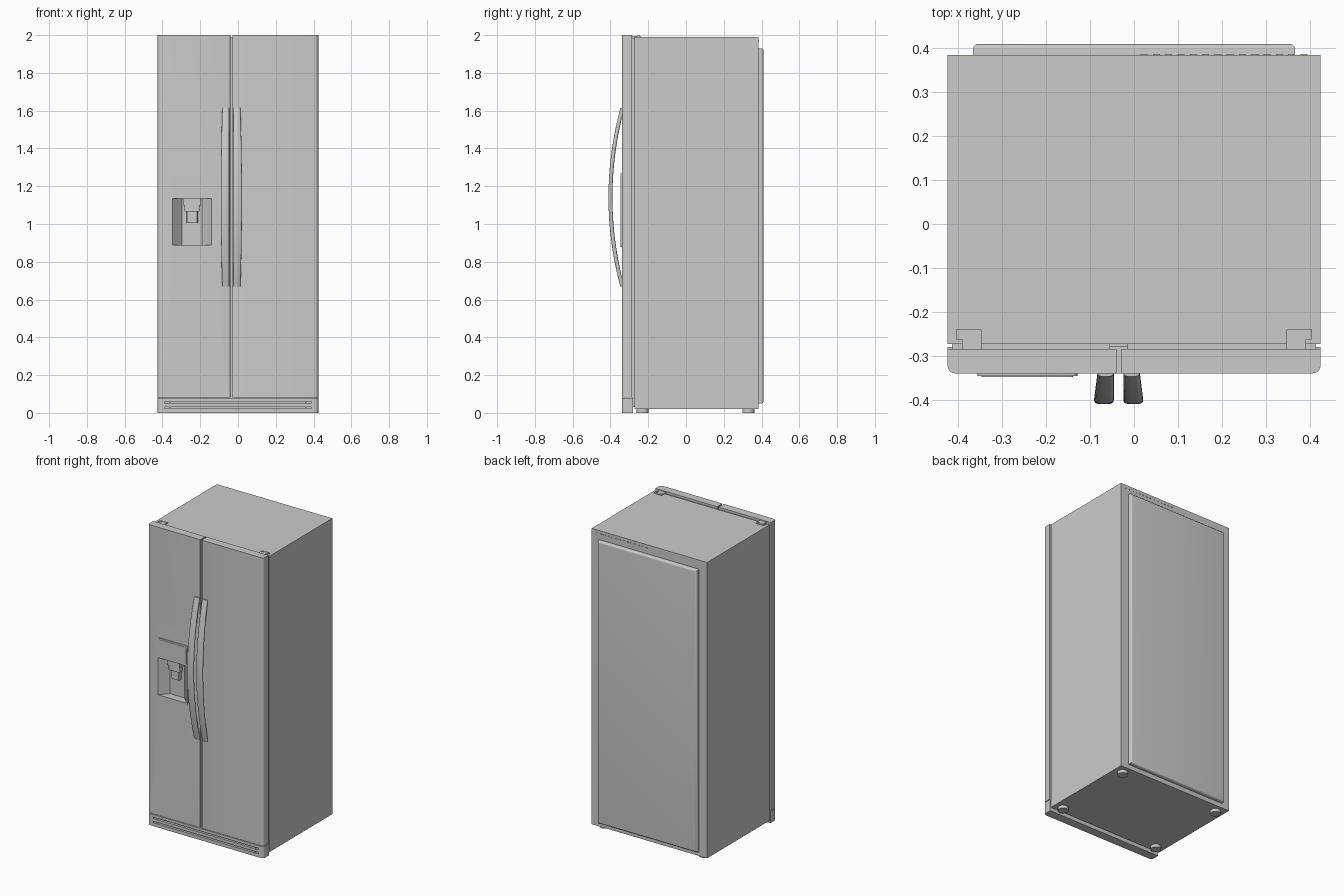
import bpy, bmesh, math
from mathutils import Vector

cube = bpy.data.objects.get("Cube")
if cube:
    bpy.data.objects.remove(cube, do_unlink=True)

grey = bpy.data.materials.new("light_grey")
grey.use_nodes = True
grey.diffuse_color = (0.6, 0.6, 0.6, 1)
grey.node_tree.nodes["Principled BSDF"].inputs["Base Color"].default_value = (0.6, 0.6, 0.6, 1)


def finish(name, bm, smooth=True):
    bmesh.ops.recalc_face_normals(bm, faces=bm.faces[:])
    mesh = bpy.data.meshes.new(name)
    bm.to_mesh(mesh)
    bm.free()
    mesh.materials.append(grey)
    ob = bpy.data.objects.new(name, mesh)
    bpy.context.collection.objects.link(ob)
    if smooth:
        bpy.ops.object.select_all(action="DESELECT")
        ob.select_set(True)
        bpy.context.view_layer.objects.active = ob
        bpy.ops.object.shade_smooth_by_angle(angle=math.radians(35))
    return ob


def prism(name, outline, z0, z1, rounds=()):
    """Extrude an xy outline; rounds holds (radius, edge rule) pairs."""
    bm = bmesh.new()
    face = bm.faces.new([bm.verts.new((x, y, z0)) for x, y in outline])
    top = bmesh.ops.extrude_face_region(bm, geom=[face])["geom"]
    for v in top:
        if isinstance(v, bmesh.types.BMVert):
            v.co.z = z1
    bmesh.ops.recalc_face_normals(bm, faces=bm.faces[:])
    for radius, rule in rounds:
        edges = [e for e in bm.edges
                 if rule((e.verts[0].co + e.verts[1].co) / 2,
                         (e.verts[1].co - e.verts[0].co).normalized())]
        bmesh.ops.bevel(bm, geom=edges, offset=radius, segments=5,
                        profile=0.5, affect="EDGES")
    return finish(name, bm, bool(rounds))


def box(name, x, y, z, rounds=()):
    outline = [(x[0], y[0]), (x[1], y[0]), (x[1], y[1]), (x[0], y[1])]
    return prism(name, outline, z[0], z[1], rounds)


def cylinder(name, x, y, z0, z1, r, sides=24):
    ring = [(x + r * math.cos(math.tau * i / sides),
             y + r * math.sin(math.tau * i / sides)) for i in range(sides)]
    return prism(name, ring, z0, z1, [(0.0005, lambda m, d: False)])


def cut(target, cutters):
    """Subtract helper solids and remove them."""
    bpy.context.view_layer.objects.active = target
    for c in cutters:
        c.hide_render = True
        mod = target.modifiers.new("cut", "BOOLEAN")
        mod.operation = "DIFFERENCE"
        mod.object = c
        bpy.ops.object.modifier_apply(modifier=mod.name)
        bpy.data.objects.remove(c, do_unlink=True)


HALF = 0.425
FRONT = -0.34
SPLIT = -0.035

# Cabinet, raised rear panel and feet
box("cabinet", (-HALF, HALF), (-0.273, 0.385), (0.02, 1.99))
box("rear_panel", (-0.367, 0.367), (0.38, 0.41), (0.05, 1.93),
    [(0.012, lambda m, d: m.y > 0.4)])
for sx in (-1, 1):
    for y in (-0.23, 0.33):
        cylinder("foot", sx * 0.365, y, 0, 0.025, 0.032)

# Row of rear vents near the top edge
for i in range(14):
    x = 0.015 + i * 0.028
    box("rear_vent", (x, x + 0.016), (0.384, 0.387), (1.966, 1.971))

# Doors with rounded front edges, and the gaskets behind them
doors = {}
for side, x0, x1 in (("right", -HALF, SPLIT - 0.005), ("left", SPLIT + 0.005, HALF)):
    outer = x0 if side == "right" else x1
    doors[side] = box(
        side + "_door", (x0, x1), (FRONT, -0.285), (0.082, 2.0),
        [(0.018, lambda m, d: abs(d.z) > 0.9 and m.y < -0.33 and abs(m.x - outer) < 0.01),
         (0.004, lambda m, d: abs(d.z) > 0.9 and m.y < -0.339 and abs(m.x - outer) > 0.1)])
    gx = (x0 + 0.01, x1 - 0.015) if side == "right" else (x0 + 0.015, x1 - 0.01)
    box(side + "_gasket", gx, (-0.287, -0.27), (0.03, 1.985))
box("mullion", (SPLIT - 0.03, SPLIT + 0.03), (-0.28, -0.27), (0.03, 1.975))

# Base grille with two long slots
grille = box("base_grille", (-HALF, HALF), (FRONT, -0.28), (0, 0.078),
             [(0.018, lambda m, d: abs(d.z) > 0.9 and m.y < -0.33)])
cut(grille, [box("slot_cutter", (-0.388, 0.388), (-0.4, -0.32), (z, z + 0.009))
             for z in (0.023, 0.051)])
for z in (0.027, 0.055):
    for sx in (-1, 1):
        box("slot_divider", (sx * 0.36 - 0.003, sx * 0.36 + 0.003),
            (-0.337, -0.318), (z - 0.006, z + 0.007))

# Top hinges with two screws each
for s in (-1, 1):
    outline = [(0.347, -0.287), (0.392, -0.287), (0.392, -0.263),
               (0.405, -0.263), (0.405, -0.24), (0.347, -0.24)]
    prism("hinge_plate", [(s * x, y) for x, y in outline], 1.985, 1.995)
    for x in (0.357, 0.391):
        cylinder("hinge_screw", s * x, -0.252, 1.99, 1.998, 0.008, 16)

# Dispenser: bezel, tapered recess, control panel
MID = -0.243
bezel = box("dispenser_bezel", (MID - 0.114, MID + 0.114), (-0.346, -0.338), (0.878, 1.268),
            [(0.012, lambda m, d: abs(d.y) > 0.9)])


def recess_cutter():
    outline = [(MID - 0.117, -0.36), (MID + 0.117, -0.36),
               (MID + 0.053, -0.292), (MID - 0.053, -0.292)]
    return prism("recess_cutter", outline, 0.888, 1.135)


cut(bezel, [recess_cutter()])
cut(doors["right"], [recess_cutter()])
box("control_panel", (MID - 0.104, MID + 0.104), (-0.348, -0.342), (1.139, 1.258),
    [(0.006, lambda m, d: abs(d.y) > 0.9)])

# Dispenser nozzle and paddle
box("nozzle_mount", (MID - 0.046, MID + 0.046), (-0.335, -0.291), (1.098, 1.136))
box("nozzle", (MID - 0.04, MID + 0.04), (-0.33, -0.291), (1.066, 1.1),
    [(0.008, lambda m, d: abs(d.z) > 0.9 and m.y < -0.32)])
prism("paddle", [(MID - 0.026, -0.315), (MID + 0.026, -0.315),
                 (MID + 0.031, -0.291), (MID - 0.031, -0.291)], 1.005, 1.07)


# Bowed handles: an oval section swept up the door, wider at the middle
def handle(name, side, rows=32, sides=20):
    bm = bmesh.new()
    rings = []
    for r in range(rows + 1):
        t = r / rows
        bow = 1 - (2 * t - 1) ** 2
        width = 0.037 + 0.008 * bow
        cx = SPLIT + side * (0.011 + width / 2)
        cy = -0.337 - 0.063 * bow
        ring = []
        for i in range(sides):
            c, s = math.cos(math.tau * i / sides), math.sin(math.tau * i / sides)
            px = math.copysign(abs(c) ** 0.65, c) * width / 2
            py = math.copysign(abs(s) ** 0.65, s) * 0.0105
            ring.append(bm.verts.new(Vector((cx + px, cy + py, 0.668 + 0.945 * t))))
        rings.append(ring)
    for a, b in zip(rings, rings[1:]):
        for i in range(sides):
            j = (i + 1) % sides
            bm.faces.new((a[i], a[j], b[j], b[i]))
    bm.faces.new(rings[0])
    bm.faces.new(rings[-1])
    finish(name, bm)


handle("right_handle", -1)
handle("left_handle", 1)
